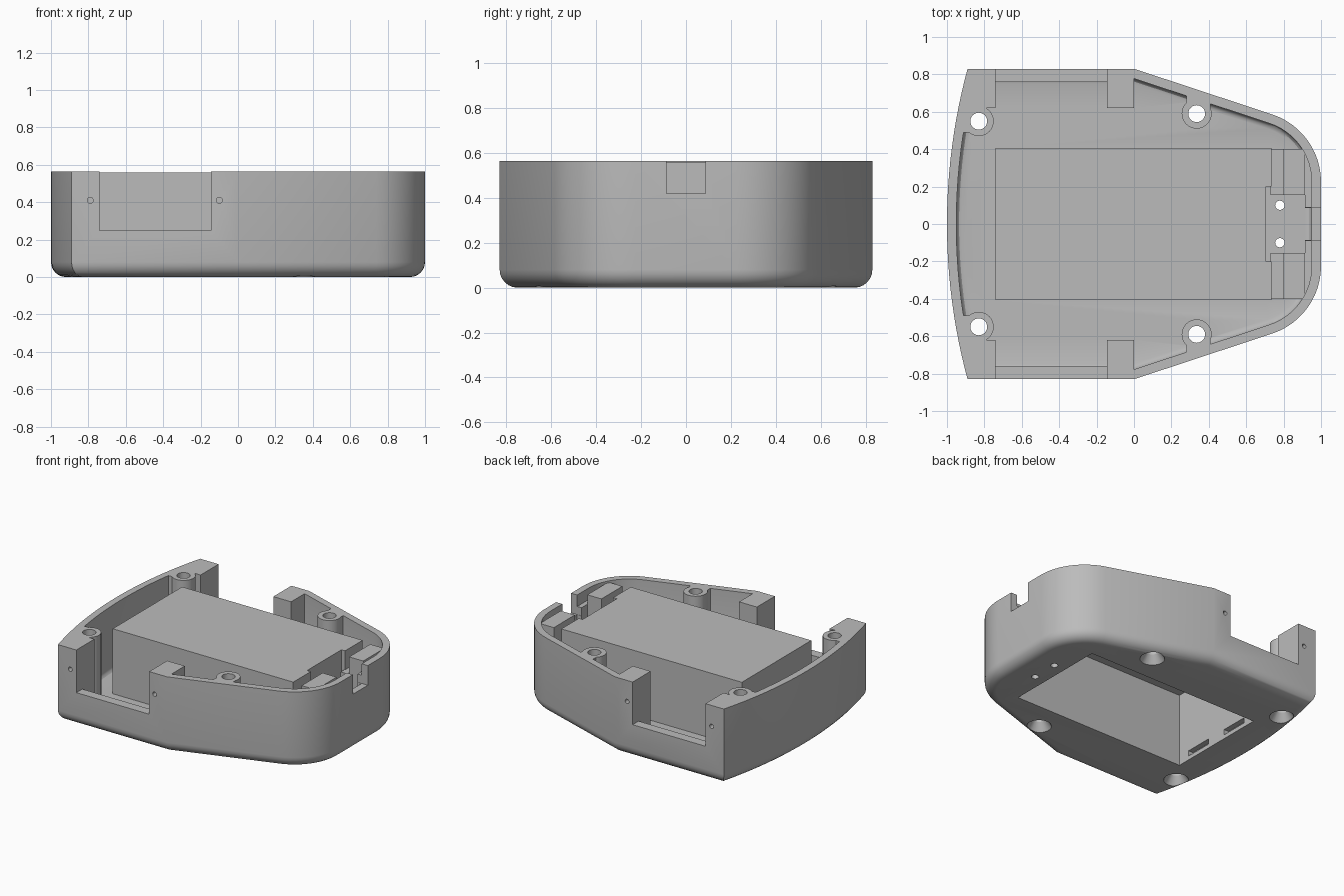
import bpy, bmesh, math

cube = bpy.data.objects.get("Cube")
if cube:
    bpy.data.objects.remove(cube, do_unlink=True)

grey = bpy.data.materials.new("plain grey")
grey.use_nodes = True
grey.diffuse_color = (0.5, 0.5, 0.5, 1)
grey.node_tree.nodes["Principled BSDF"].inputs["Base Color"].default_value = (0.5, 0.5, 0.5, 1)

HEIGHT, FLOOR, OVER = 0.565, 0.08, 1.2


def finish(name, bm):
    bmesh.ops.recalc_face_normals(bm, faces=bm.faces)
    mesh = bpy.data.meshes.new(name)
    bm.to_mesh(mesh)
    bm.free()
    mesh.materials.append(grey)
    ob = bpy.data.objects.new(name, mesh)
    bpy.context.collection.objects.link(ob)
    return ob


def prism(name, points, z0, z1, fillet=0, segments=5):
    """Extrude an outline upwards and round its bottom rim."""
    bm = bmesh.new()
    base = bm.faces.new([bm.verts.new((x, y, z0)) for x, y in points])
    rim = list(base.edges)
    top = bmesh.ops.extrude_face_region(bm, geom=[base], use_keep_orig=True)["geom"]
    bmesh.ops.translate(bm, vec=(0, 0, z1 - z0),
                        verts=[v for v in top if isinstance(v, bmesh.types.BMVert)])
    if fillet:
        bmesh.ops.bevel(bm, geom=rim, offset=fillet, segments=segments,
                        profile=0.5, affect='EDGES', clamp_overlap=True)
    return finish(name, bm)


def box(name, x0, x1, y0, y1, z0, z1):
    return prism(name, [(x0, y0), (x1, y0), (x1, y1), (x0, y1)], z0, z1)


def rod(name, x, y, z0, z1, r0, r1=None, sides=32):
    bm = bmesh.new()
    bmesh.ops.create_cone(bm, cap_ends=True, segments=sides, radius1=r0,
                          radius2=r0 if r1 is None else r1, depth=z1 - z0)
    bmesh.ops.translate(bm, vec=(x, y, (z0 + z1) / 2), verts=bm.verts)
    return finish(name, bm)


def cut(target, tool):
    """Subtract the tool from the target and discard the tool."""
    mod = target.modifiers.new("cut", 'BOOLEAN')
    mod.operation, mod.solver, mod.object = 'DIFFERENCE', 'EXACT', tool
    bpy.context.view_layer.objects.active = target
    bpy.ops.object.modifier_apply(modifier=mod.name)
    bpy.data.objects.remove(tool, do_unlink=True)


def outline(inset):
    """Case outline: bowed end, straight sides, tapered and rounded nose."""
    side, bow, nose = 0.83 - inset, 3.186 - inset, 0.38 - inset
    slope = math.radians(18.3)
    half = [(-inset * math.tan(slope / 2), side)]
    for i in range(13):
        a = math.pi / 2 - slope - (math.pi / 2 - slope) * i / 12
        half.append((0.62 + nose * math.cos(a), 0.225 + nose * math.sin(a)))
    points = half + [(x, -y) for x, y in reversed(half)]
    span = math.asin(side / bow)
    for i in range(25):
        a = -span + 2 * span * i / 24
        points.append((2.186 - bow * math.cos(a), bow * math.sin(a)))
    return points


case = prism("case", outline(0), 0, HEIGHT, 0.08, 6)
cavity = prism("cavity", outline(0.05), FLOOR, 1, 0.03, 3)

# Solid features left standing inside the cavity
cut(cavity, box("compartment", -0.74, 0.705, -0.405, 0.405, 0, 0.56))
bosses = [(-0.83, 0.55), (0.335, 0.59)]
for s in (1, -1):
    def side_box(name, x0, x1, y0, y1, z1):
        lo, hi = sorted((s * y0, s * y1))
        cut(cavity, box(name, x0, x1, lo, hi, 0, z1))

    for x, y in bosses:
        cut(cavity, rod("boss", x, s * y, 0, OVER, 0.08))
    side_box("boss_web_rear", -1.1, -0.83, 0.49, 0.9, OVER)
    side_box("boss_web_nose", 0.28, 0.41, 0.6, 0.9, OVER)
    side_box("corner_block", -1.1, -0.74, 0.62, 0.9, OVER)
    side_box("side_block", -0.145, 0, 0.62, 0.9, OVER)
    side_box("low_wall", -0.75, -0.14, 0.76, 0.9, OVER)
    side_box("compartment_lip", 0.7, 0.735, 0.2, 0.405, 0.56)
    side_box("latch_step", 0.73, 0.805, 0.155, 0.4, 0.42)
    side_box("latch_block", 0.8, 0.915, 0.155, 0.4, 0.55)
    side_box("nose_ledge", 0.915, 1.1, 0.085, 0.38, 0.48)
cut(case, cavity)

# Openings through the shell
cut(case, box("compartment_opening", -0.72, 0.69, -0.385, 0.385, -1, 0.54))
cut(case, box("cable_notch", 0.915, 1.1, -0.087, 0.087, 0.42, 1))
for s in (1, -1):
    lo, hi = sorted((s * 0.6, s * 0.9))
    cut(case, box("side_notch", -0.74, -0.145, lo, hi, 0.25, 1))
    for x, y in bosses:
        cut(case, rod("screw_hole", x, s * y, -1, 1, 0.045))
        cut(case, rod("countersink", x, s * y, -0.01, 0.06, 0.09, 0.045))
    lo, hi = sorted((s * 0.08, s * 0.29))
    cut(case, box("tab_slot", -0.76, -0.71, lo, hi, 0.03, 0.07))
    cut(case, rod("latch_hole", 0.78, s * 0.1, -1, 0.2, 0.025, sides=16))
    # Pin holes run inwards from each side
    for x in (-0.79, -0.1):
        pin = rod("pin_hole", 0, 0, -0.1, 0.1, 0.016, sides=16)
        pin.rotation_euler.x = math.pi / 2
        pin.location = (x, s * 0.8, 0.41)
        bpy.context.view_layer.update()
        cut(case, pin)

bpy.ops.object.select_all(action='DESELECT')
case.select_set(True)
bpy.context.view_layer.objects.active = case
bpy.ops.object.shade_smooth_by_angle(angle=math.radians(30))
